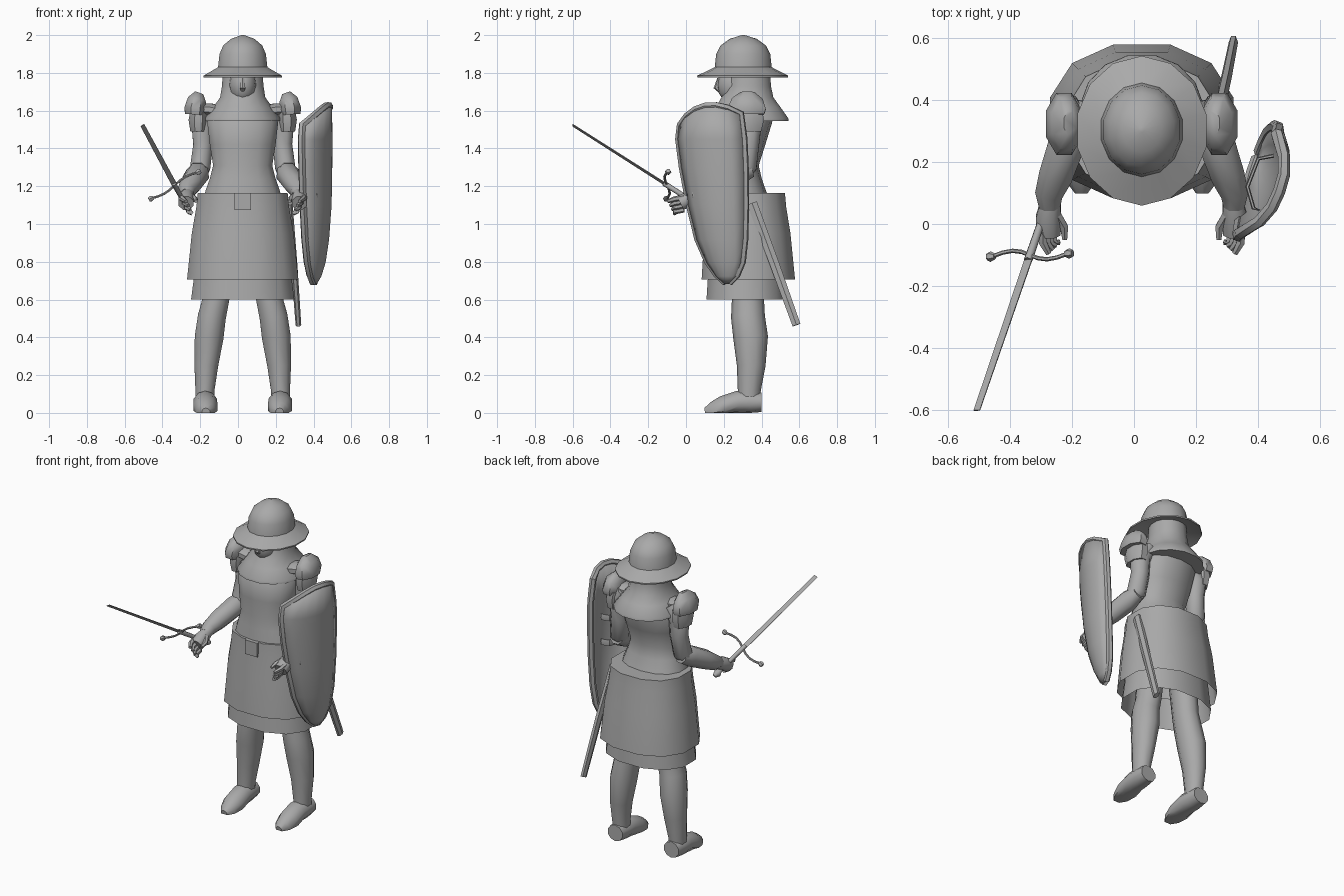
import bpy, bmesh, math
from mathutils import Vector

if "Cube" in bpy.data.objects:
    bpy.data.objects.remove(bpy.data.objects["Cube"], do_unlink=True)

MID = 0.025   # symmetry plane of the figure
grey = bpy.data.materials.new("plain grey")
grey.use_nodes = True
COLOUR = (0.4, 0.4, 0.4, 1)
grey.diffuse_color = COLOUR
grey.node_tree.nodes["Principled BSDF"].inputs["Base Color"].default_value = COLOUR


def finish(name, bm, angle=50):
    bmesh.ops.recalc_face_normals(bm, faces=bm.faces)
    mesh = bpy.data.meshes.new(name)
    bm.to_mesh(mesh)
    bm.free()
    obj = bpy.data.objects.new(name, mesh)
    bpy.context.collection.objects.link(obj)
    mesh.materials.append(grey)
    bpy.ops.object.select_all(action='DESELECT')
    obj.select_set(True)
    bpy.context.view_layer.objects.active = obj
    bpy.ops.object.shade_smooth_by_angle(angle=math.radians(angle))
    return obj


def skin(name, rings, caps=(True, True), angle=50):
    """Bridge equal rings of points into a surface."""
    bm = bmesh.new()
    loops = [[bm.verts.new(p) for p in ring] for ring in rings]
    n = len(loops[0])
    for a, b in zip(loops, loops[1:]):
        for i in range(n):
            j = (i + 1) % n
            bm.faces.new((a[i], a[j], b[j], b[i]))
    for cap, loop in zip(caps, (loops[0], loops[-1])):
        if cap:
            bm.faces.new(loop)
    return finish(name, bm, angle)


def stack(name, levels, n=14, power=1.0, caps=(True, True)):
    """Horizontal rings: (z, centre y, x radius, y radius)."""
    def soft(v):
        return math.copysign(abs(v) ** power, v)
    turns = [2 * math.pi * (i + 0.5) / n for i in range(n)]
    return skin(name, [[(MID + rx * soft(math.cos(t)), y + ry * soft(math.sin(t)), z)
                        for t in turns] for z, y, rx, ry in levels], caps)


def tube(name, path, n=8, flat=1.0, up=(0, 0, 1), side=None, angle=50):
    """Rings along a path of (x, y, z, radius); side mirrors it about the body."""
    pts = [Vector(p[:3]) for p in path]
    rings = []
    for k, p in enumerate(pts):
        d = (pts[min(k + 1, len(pts) - 1)] - pts[max(k - 1, 0)]).normalized()
        u = d.cross(Vector(up)).normalized()
        v = u.cross(d)
        r = path[k][3]
        ring = []
        for i in range(n):
            t = 2 * math.pi * (i + 0.5) / n
            q = p + u * (r * math.cos(t)) + v * (r * flat * math.sin(t))
            if side:
                q.x = MID + side * q.x
            q.z = max(q.z, 0)
            ring.append(q)
        rings.append(ring)
    return skin(name, rings, angle=angle)


# Kettle helmet with sloping brim
stack("helmet", [(1.81, .303, .12, .135), (1.776, .3, .212, .24), (1.785, .3, .213, .241),
                 (1.83, .303, .134, .151), (1.9, .303, .126, .143), (1.945, .303, .106, .12),
                 (1.98, .303, .064, .072), (2.0, .303, .008, .008)])
# Face, nose and hood with a shoulder cape
bm = bmesh.new()
bmesh.ops.create_uvsphere(bm, u_segments=12, v_segments=8, radius=1)
bmesh.ops.scale(bm, vec=(.075, .1, .105), verts=bm.verts)
bmesh.ops.translate(bm, vec=(MID, .265, 1.735), verts=bm.verts)
finish("face", bm)
tube("nose", [(MID, .175, 1.77, .01), (MID, .162, 1.72, .016), (MID, .178, 1.705, .01)],
     n=6, up=(0, 1, 0))
stack("hood", [(1.545, .33, .205, .217), (1.56, .33, .204, .215), (1.62, .33, .158, .172),
               (1.67, .325, .122, .14), (1.73, .335, .112, .117), (1.83, .335, .105, .11)],
      n=16, power=.93)
# Torso, skirt, hem and belt buckle
stack("torso", [(1.12, .28, .215, .165), (1.18, .272, .2, .15), (1.24, .264, .178, .137),
                (1.31, .26, .16, .125), (1.42, .275, .178, .145), (1.54, .295, .192, .162),
                (1.61, .32, .15, .13)], power=.88)
stack("skirt", [(.705, .33, .304, .255), (.95, .325, .278, .235), (1.09, .32, .253, .217),
                (1.165, .318, .245, .212)], n=12, power=.88, caps=(False, True))
stack("under_skirt", [(.6, .32, .282, .218), (.8, .32, .255, .205)], n=12, power=.88,
      caps=(False, False))
bm = bmesh.new()
bmesh.ops.create_cube(bm, size=1)
bmesh.ops.scale(bm, vec=(.085, .02, .09), verts=bm.verts)
bmesh.ops.translate(bm, vec=(MID, .108, 1.12), verts=bm.verts)
finish("belt_buckle", bm)

for s, word in ((1, "left"), (-1, "right")):
    # Legs and pointed shoes
    tube(word + "_leg", [(.11, .33, .9, .08), (.142, .328, .6, .074), (.163, .328, .51, .078),
                         (.178, .342, .4, .08), (.193, .345, .25, .066), (.2, .335, .12, .053),
                         (.2, .335, .03, .05)], n=10, flat=1.15, up=(0, 1, 0), side=s)
    tube(word + "_shoe", [(.2, .4, .056, .054), (.2, .34, .056, .062), (.198, .28, .056, .065),
                          (.197, .2, .028, .066), (.195, .14, .01, .05),
                          (.195, .1, .005, .022)], n=10, flat=.95, side=s)
    # Arms with flared forearms
    tube(word + "_upper_arm", [(.16, .34, 1.6, .06), (.215, .34, 1.52, .064),
                               (.21, .335, 1.42, .056), (.225, .32, 1.3, .058),
                               (.236, .29, 1.26, .045)], up=(0, 1, 0), side=s)
    tube(word + "_forearm", [(.228, .345, 1.29, .045), (.238, .27, 1.265, .064),
                             (.275, .16, 1.21, .059), (.298, .1, 1.175, .048),
                             (.297, .055, 1.155, .036)], side=s)
    # Two-tier shoulder plates and the padding between them and the neck
    tube(word + "_shoulder_plate", [(.252, .322, 1.58, .058), (.25, .322, 1.61, .064),
                                    (.243, .325, 1.66, .052), (.23, .325, 1.695, .024)],
         flat=1.7, up=(0, 1, 0), side=s)
    tube(word + "_lower_plate", [(.235, .33, 1.49, .046), (.235, .33, 1.55, .056),
                                 (.23, .33, 1.6, .05)], flat=1.6, up=(0, 1, 0), side=s)
    tube(word + "_shoulder_pad", [(.11, .31, 1.595, .06), (.17, .315, 1.605, .065),
                                  (.23, .32, 1.61, .06)], flat=.55, side=s)
    # Hands
    tube(word + "_palm", [(.294, .065, 1.157, .036), (.3, .02, 1.135, .044),
                          (.3, -.03, 1.11, .042)], side=s)
    for k in range(4):
        x, z = .32 - .011 * k, 1.142 - .022 * k
        tube(f"{word}_finger_{k + 1}", [(x, -.01, z, .015), (x - .002, -.06, z - .01, .015),
                                        (x - .02, -.095 + .012 * k, z - .022, .01)], n=6, side=s)
    tube(word + "_thumb", [(.275, .03, 1.15, .018), (.25, -.01, 1.13, .015),
                           (.248, -.05, 1.12, .009)], n=6, side=s)

# Sword: blade, grip, pommel and curved guard
guard = Vector((-.335, -.1, 1.205))
tip = Vector((-.507, -.603, 1.525))
along = (tip - guard).normalized()
cross = Vector((.25, .01, .14)).normalized()
face_up = cross.cross(along)


def on_sword(a, c, r):
    return (*(guard + along * a + cross * c), r)


tube("sword_blade", [on_sword(0, 0, .02), on_sword(.617, 0, .016)],
     n=4, flat=.15, up=face_up, angle=20)
tube("sword_grip", [on_sword(.02, 0, .014), on_sword(-.1, 0, .013), on_sword(-.2, 0, .011)],
     up=face_up)
tube("sword_pommel", [on_sword(-.19, 0, .012), on_sword(-.215, 0, .024),
                      on_sword(-.24, 0, .012)], up=face_up)
tube("sword_guard", [on_sword(.02 * math.sin(c * math.pi / 4), c * .035, .007)
                     for c in range(-4, 5)], n=6, up=face_up)
for c, word in ((1, "left"), (-1, "right")):
    tube(word + "_guard_knob", [on_sword(0, c * .13, .01), on_sword(0, c * .145, .017),
                                on_sword(0, c * .157, .012)], n=6, up=face_up)

# Scabbard hanging behind the left hip
tube("scabbard", [(.27, .35, 1.11, .031), (.297, .47, .785, .029), (.32, .585, .465, .025)],
     n=6, flat=.6, up=(1, 0, 0), angle=30)

# Curved shield: rows of (z, centre y, half width)
across = Vector((.35, .935, 0))
outward = Vector((.935, -.35, 0))
rows = [(.69, .22, .01), (.73, .217, .055), (.8, .207, .097), (.92, .187, .132),
        (1.1, .167, .158), (1.3, .147, .177), (1.45, .134, .184), (1.555, .13, .17)]
steps = [i / 3 - 1 for i in range(7)]


def shield_point(z, y, w, s):
    crown = (.07 * (1 - s * s) + .03 * s) * (z > 1.5)      # arched, tilted top edge
    bulge = .072 * min(w / .16, 1) * (1 - abs(s) ** 2.5)
    return Vector((.4, y, z + crown)) + across * (w * s) + outward * bulge


bm = bmesh.new()
grid = [[bm.verts.new(shield_point(*row, s)) for s in steps] for row in rows]
for a, b in zip(grid, grid[1:]):
    for i in range(len(steps) - 1):
        bm.faces.new((a[i], a[i + 1], b[i + 1], b[i]))
shield = finish("shield", bm)
solid = shield.modifiers.new("thickness", 'SOLIDIFY')
solid.thickness = .03
solid.offset = 0

# Raised rim round the shield edge
edge = [shield_point(*r, -1) for r in rows] + [shield_point(*rows[-1], s) for s in steps[1:-1]]
edge += [shield_point(*r, 1) for r in reversed(rows)]
tube("shield_rim", [(*p, .02) for p in edge], n=6, up=outward)
# Arm straps inside the shield
for z, word in ((1.16, "lower"), (1.32, "upper")):
    tube(word + "_shield_strap", [(.45, .22, z, .022), (.4, .21, z, .022), (.365, .12, z, .022),
                                  (.385, .05, z, .022), (.42, .04, z, .022)], n=6, flat=.3,
         up=outward)
